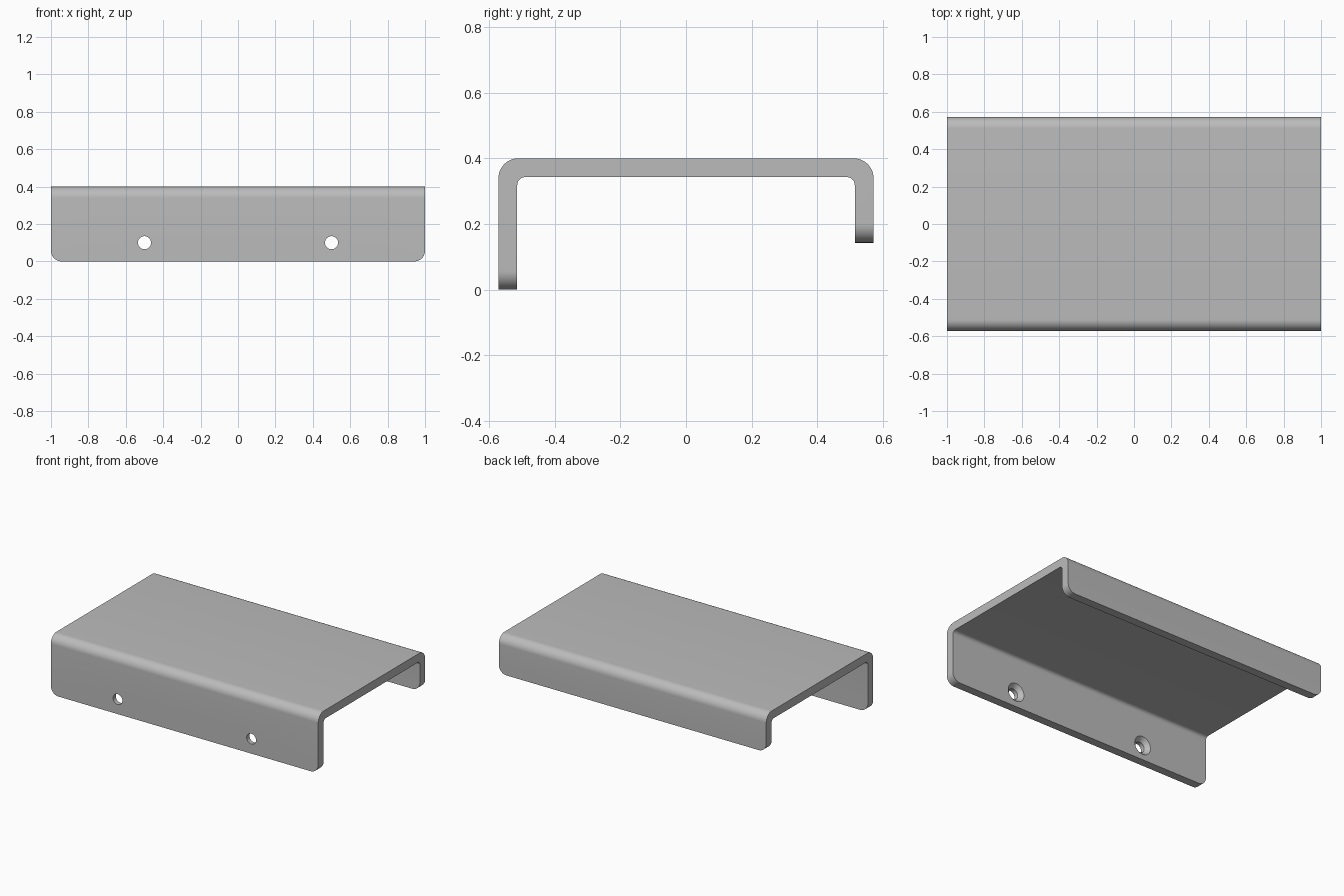
import bpy, bmesh
from math import cos, sin, pi
from mathutils import Matrix

if "Cube" in bpy.data.objects:
    bpy.data.objects.remove(bpy.data.objects["Cube"], do_unlink=True)

UNIT = 1 / 35              # one sheet-metal millimetre
LENGTH, DEPTH, HEIGHT = 2.0, 40 * UNIT, 14 * UNIT
T = 2 * UNIT               # sheet thickness
R_OUT, R_IN, R_CORNER = 0.06, 0.024, 2 * UNIT
BACK_Z = 5 * UNIT          # lower edge of the short flange
HOLE_R, SINK_R = 0.035, 0.062

metal = bpy.data.materials.new("grey metal")
metal.use_nodes = True
grey = (0.5, 0.5, 0.5, 1)
metal.diffuse_color = grey
metal.node_tree.nodes["Principled BSDF"].inputs["Base Color"].default_value = grey


def make_object(name, bm):
    bmesh.ops.recalc_face_normals(bm, faces=bm.faces)
    mesh = bpy.data.meshes.new(name)
    bm.to_mesh(mesh)
    bm.free()
    mesh.materials.append(metal)
    obj = bpy.data.objects.new(name, mesh)
    bpy.context.collection.objects.link(obj)
    return obj


def arc(y, z, r, start, end, steps=12):
    angles = [start + (end - start) * i / steps for i in range(steps + 1)]
    return [(y + r * cos(a), z + r * sin(a)) for a in angles]


# Bent channel profile, extruded along x
yo, yi, zi = DEPTH / 2, DEPTH / 2 - T, HEIGHT - T
profile = [(-yo, 0)]
profile += arc(-yo + R_OUT, HEIGHT - R_OUT, R_OUT, pi, pi / 2)
profile += arc(yo - R_OUT, HEIGHT - R_OUT, R_OUT, pi / 2, 0)
profile += [(yo, BACK_Z), (yi, BACK_Z)]
profile += arc(yi - R_IN, zi - R_IN, R_IN, 0, pi / 2)
profile += arc(-yi + R_IN, zi - R_IN, R_IN, pi / 2, pi)
profile += [(-yi, 0)]

bm = bmesh.new()
end = bm.faces.new([bm.verts.new((-LENGTH / 2, y, z)) for y, z in profile])
moved = bmesh.ops.extrude_face_region(bm, geom=[end], use_keep_orig=True)
bmesh.ops.translate(bm, vec=(LENGTH, 0, 0),
                    verts=[v for v in moved["geom"] if isinstance(v, bmesh.types.BMVert)])

# Rounded lower corners of both flanges
corners = [e for e in bm.edges
           if abs(e.verts[0].co.x - e.verts[1].co.x) < 1e-5
           and all(min(abs(v.co.z), abs(v.co.z - BACK_Z)) < 1e-4 for v in e.verts)]
bmesh.ops.bevel(bm, geom=corners, offset=R_CORNER, offset_type='OFFSET',
                segments=12, profile=0.5, affect='EDGES')
bracket = make_object("bracket", bm)

# Countersunk screw holes, wide on the inner side
bm = bmesh.new()
sink = SINK_R - HOLE_R
steps = [(-yo - 0.02, HOLE_R), (-yi - sink, HOLE_R), (-yi, SINK_R), (-yi + 0.02, SINK_R + 0.02)]
for x in (-0.5, 0.5):
    rings = []
    for y, r in steps:
        ring = bmesh.ops.create_circle(bm, segments=40, radius=r, matrix=(
            Matrix.Translation((x, y, 3.5 * UNIT)) @ Matrix.Rotation(pi / 2, 4, 'X')))["verts"]
        rings.append(ring)
    n = len(rings[0])
    for a, b in zip(rings, rings[1:]):
        for i in range(n):
            bm.faces.new((a[i], a[(i + 1) % n], b[(i + 1) % n], b[i]))
    bm.faces.new(rings[0])
    bm.faces.new(rings[-1])
cutter = make_object("hole_cutter", bm)
cutter.hide_render = True

cut = bracket.modifiers.new("screw holes", 'BOOLEAN')
cut.operation, cut.solver, cut.object = 'DIFFERENCE', 'EXACT', cutter
bpy.ops.object.select_all(action='DESELECT')
bracket.select_set(True)
bpy.context.view_layer.objects.active = bracket
bpy.ops.object.modifier_apply(modifier=cut.name)
bpy.data.objects.remove(cutter, do_unlink=True)
bpy.ops.object.shade_smooth_by_angle(angle=pi / 6)
